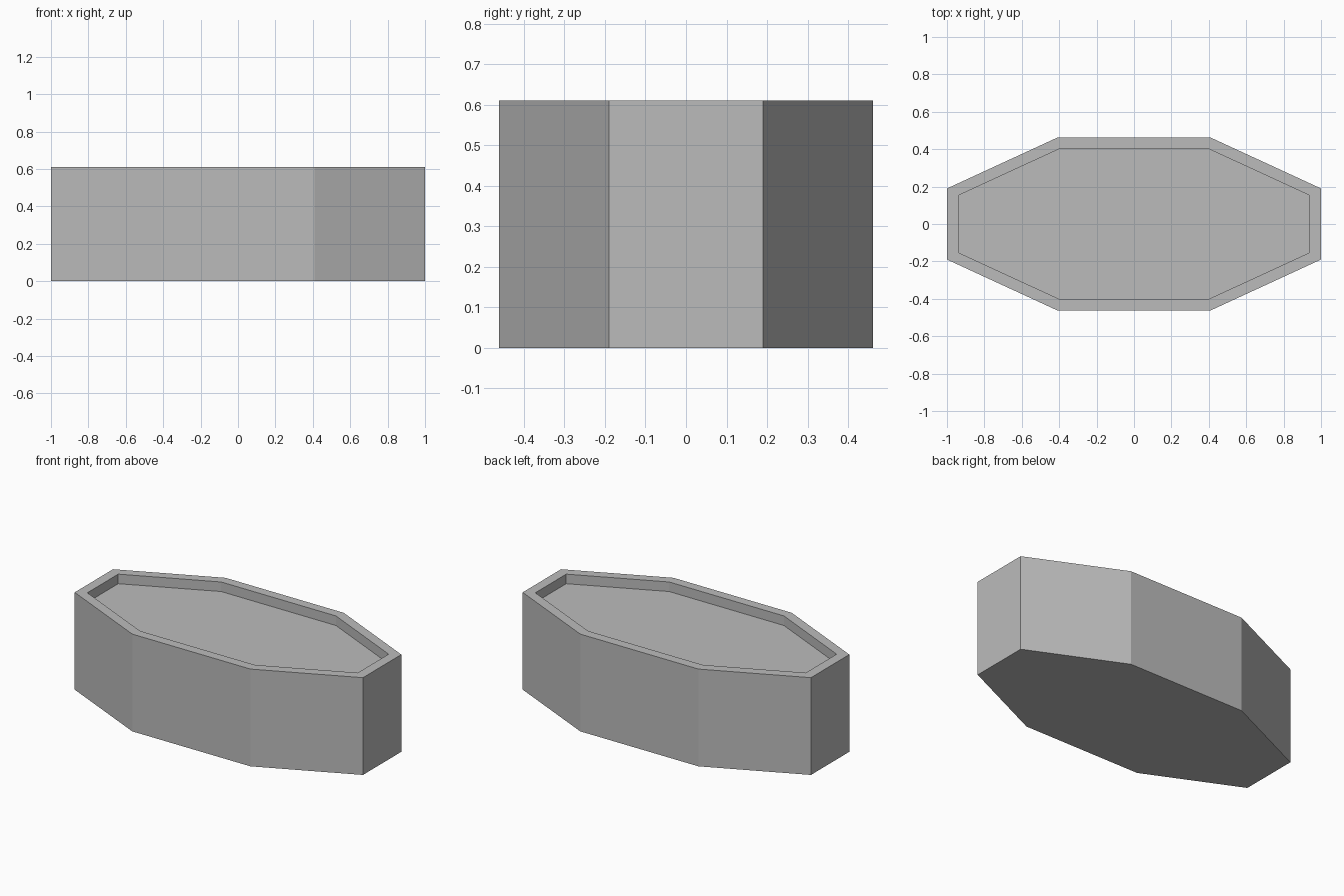
import bpy
import bmesh

cube = bpy.data.objects.get("Cube")
if cube:
    bpy.data.objects.remove(cube, do_unlink=True)

HEIGHT, RECESS = 0.61, 0.06

# Plain grey
grey = bpy.data.materials.new("stone_grey")
grey.use_nodes = True
color = (0.5, 0.5, 0.5, 1)
grey.diffuse_color = color
grey.node_tree.nodes["Principled BSDF"].inputs["Base Color"].default_value = color


def octagon(bm, end_x, end_y, side_x, side_y, z):
    """Ring of eight vertices mirrored from one quarter, counter-clockwise."""
    quarter = [(end_x, end_y), (side_x, side_y)]
    half = quarter + [(-x, y) for x, y in reversed(quarter)]
    ring = half + [(-x, -y) for x, y in half]
    return [bm.verts.new((x, y, z)) for x, y in ring]


def bridge(bm, a, b):
    for i in range(len(a)):
        j = (i + 1) % len(a)
        bm.faces.new((a[i], a[j], b[j], b[i]))


# Long octagonal planter: outer walls, rim, recess walls, floor
bm = bmesh.new()
outer, inner = (1, 0.19, 0.41, 0.462), (0.938, 0.153, 0.398, 0.402)
rings = [
    octagon(bm, *outer, 0),
    octagon(bm, *outer, HEIGHT),
    octagon(bm, *inner, HEIGHT),
    octagon(bm, *inner, HEIGHT - RECESS),
]
for lower, upper in zip(rings, rings[1:]):
    bridge(bm, lower, upper)
bm.faces.new(reversed(rings[0]))
bm.faces.new(rings[-1])

mesh = bpy.data.meshes.new("planter_box")
bm.to_mesh(mesh)
bm.free()
mesh.materials.append(grey)
planter = bpy.data.objects.new("planter_box", mesh)
bpy.context.collection.objects.link(planter)
